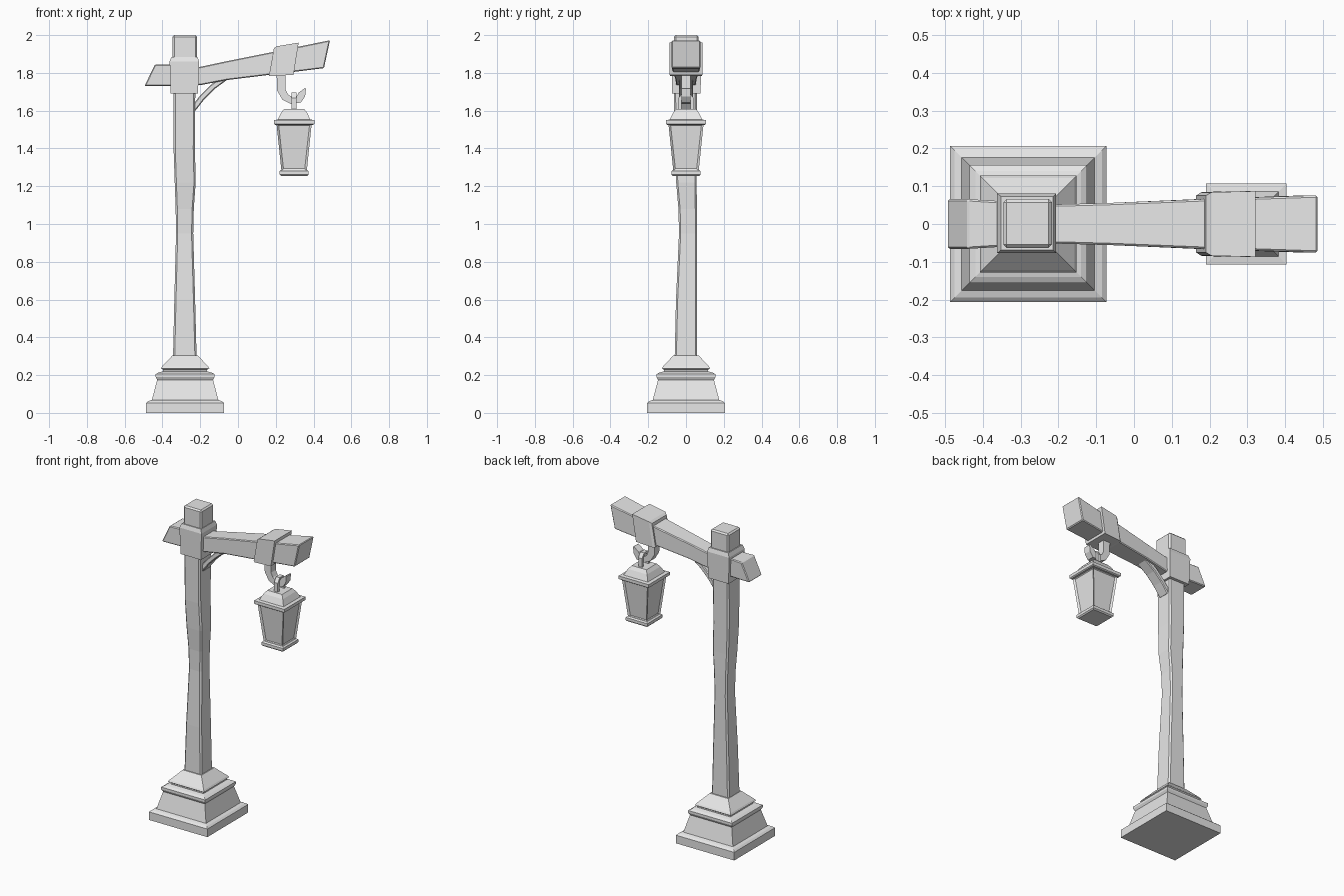
import bpy
import bmesh
from mathutils import Vector

cube = bpy.data.objects.get("Cube")
if cube:
    bpy.data.objects.remove(cube, do_unlink=True)

GREY = (0.8, 0.8, 0.8, 1)
mat = bpy.data.materials.new("plain_grey")
mat.use_nodes = True
mat.diffuse_color = GREY
mat.node_tree.nodes["Principled BSDF"].inputs["Base Color"].default_value = GREY

POST_X, LAMP_X = -0.28, 0.297


def loft(name, rings, bevel=0.0, inset=0.0):
    """Join four-cornered rings into a capped solid."""
    bm = bmesh.new()
    rows = [[bm.verts.new(p) for p in ring] for ring in rings]
    sides = []
    for a, b in zip(rows, rows[1:]):
        for i in range(4):
            j = (i + 1) % 4
            sides.append(bm.faces.new((a[i], a[j], b[j], b[i])))
    bm.faces.new(rows[0])
    bm.faces.new(rows[-1])
    bmesh.ops.recalc_face_normals(bm, faces=bm.faces)
    if inset:
        bmesh.ops.inset_individual(bm, faces=sides, thickness=inset, depth=-0.009)
    mesh = bpy.data.meshes.new(name)
    bm.to_mesh(mesh)
    bm.free()
    mesh.materials.append(mat)
    obj = bpy.data.objects.new(name, mesh)
    bpy.context.collection.objects.link(obj)
    if bevel:
        mod = obj.modifiers.new("soft_edges", "BEVEL")
        mod.width = bevel
        mod.segments = 1
        mod.limit_method = "ANGLE"
    return obj


def rect(x0, x1, y0, y1, z):
    return [(x0, y0, z), (x1, y0, z), (x1, y1, z), (x0, y1, z)]


def tiers(name, cx, profile, **kw):
    """Square stack from (half width, height) pairs."""
    return loft(name, [rect(cx - h, cx + h, -h, h, z) for h, z in profile], **kw)


def slanted(name, rows, **kw):
    """Timber running along x, from bottom point, top point and half depth."""
    return loft(name, [[(xb, -h, zb), (xb, h, zb), (xt, h, zt), (xt, -h, zt)]
                       for xb, zb, xt, zt, h in rows], **kw)


def sweep(name, path, widths, axis, half, **kw):
    """Flat strip along a path, extruded sideways along axis."""
    pts = [Vector(p) for p in path]
    side = Vector(axis)
    rings = []
    for i, p in enumerate(pts):
        tangent = pts[min(i + 1, len(pts) - 1)] - pts[max(i - 1, 0)]
        n = tangent.cross(side).normalized() * widths[i] / 2
        s = side * half
        rings.append([p - n - s, p + n - s, p + n + s, p - n + s])
    return loft(name, rings, **kw)


# Stepped stone base
tiers("base_plinth", POST_X, [
    (0.207, 0), (0.207, 0.052), (0.195, 0.062), (0.176, 0.068),
    (0.148, 0.175), (0.156, 0.19), (0.156, 0.205), (0.14, 0.214),
    (0.116, 0.22), (0.116, 0.228), (0.128, 0.236), (0.122, 0.246), (0.066, 0.305)])

# Worn, slightly crooked post
loft("post", [rect(*r) for r in [
    (-0.344, -0.219, -0.06, 0.058, 0.29),
    (-0.337, -0.227, -0.053, 0.058, 0.6),
    (-0.328, -0.237, -0.037, 0.058, 0.95),
    (-0.33, -0.234, -0.04, 0.058, 1.08),
    (-0.335, -0.224, -0.052, 0.056, 1.22),
    (-0.341, -0.228, -0.061, 0.057, 1.4),
    (-0.341, -0.226, -0.064, 0.058, 1.72),
    (-0.346, -0.217, -0.063, 0.066, 1.86),
    (-0.346, -0.217, -0.063, 0.066, 2.0)]], bevel=0.009)

# Collar where post and beam meet
loft("post_collar", [rect(*r) for r in [
    (-0.356, -0.212, -0.073, 0.077, 1.69),
    (-0.362, -0.206, -0.077, 0.081, 1.86),
    (-0.352, -0.214, -0.069, 0.073, 1.885)]])

# Upswept beam
slanted("beam", [
    (-0.495, 1.73, -0.44, 1.845, 0.066),
    (-0.36, 1.73, -0.36, 1.845, 0.061),
    (-0.2, 1.735, -0.2, 1.832, 0.052),
    (-0.06, 1.762, -0.06, 1.862, 0.056),
    (0.17, 1.79, 0.19, 1.912, 0.066),
    (0.455, 1.825, 0.487, 1.973, 0.076)], bevel=0.005)

# Band around the beam
slanted("beam_band", [
    (0.164, 1.785, 0.19, 1.93, 0.075),
    (0.178, 1.783, 0.205, 1.941, 0.084),
    (0.294, 1.79, 0.321, 1.96, 0.087)])

# Curved brace under the beam
sweep("brace", [(-0.24, 0, 1.605), (-0.19, 0, 1.67), (-0.135, 0, 1.725), (-0.06, 0, 1.78)],
      [0.03] * 4, (0, 1, 0), 0.038, bevel=0.005)

# Hook hanging from the band
sweep("hook", [(0.228, 0, 1.8), (0.229, 0, 1.71), (0.25, 0, 1.672), (0.285, 0, 1.653),
               (0.322, 0, 1.66), (0.338, 0, 1.685), (0.357, 0, 1.718)],
      [0.047, 0.045, 0.04, 0.036, 0.04, 0.04, 0.006], (0, 1, 0), 0.024)

# Loop on top of the lantern, around the hook
sweep("lantern_loop", [(LAMP_X, -0.032, 1.6), (LAMP_X, -0.032, 1.665), (LAMP_X, -0.016, 1.688),
                       (LAMP_X, 0.016, 1.688), (LAMP_X, 0.032, 1.665), (LAMP_X, 0.032, 1.6)],
      [0.016] * 6, (1, 0, 0), 0.013)

# Lantern roof, tapered body with recessed panes, and foot
tiers("lantern_roof", LAMP_X, [
    (0.1, 1.525), (0.107, 1.53), (0.107, 1.55), (0.086, 1.553), (0.068, 1.59), (0.052, 1.61)])
tiers("lantern_body", LAMP_X, [(0.067, 1.28), (0.093, 1.53)], inset=0.016)
tiers("lantern_foot", LAMP_X, [(0.07, 1.255), (0.077, 1.262), (0.077, 1.28), (0.068, 1.287)])
